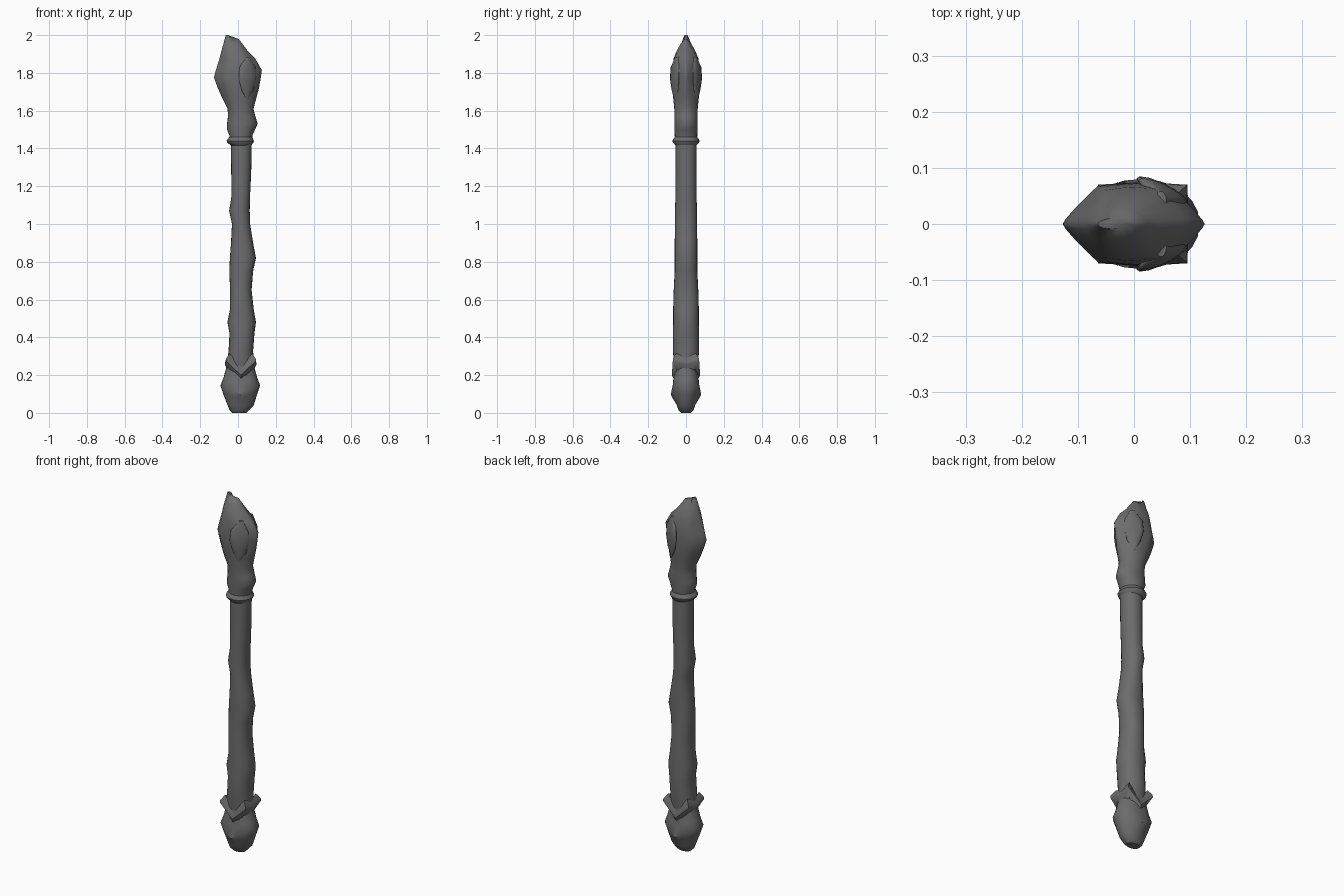
import bpy, bmesh, math

if "Cube" in bpy.data.objects:
    bpy.data.objects.remove(bpy.data.objects["Cube"])

N = 24
dark = bpy.data.materials.new("dark_grey")
dark.diffuse_color = (.15, .15, .15, 1)
dark.use_nodes = True
dark.node_tree.nodes["Principled BSDF"].inputs["Base Color"].default_value = dark.diffuse_color

def sgn_pow(v, p):
    return math.copysign(abs(v) ** p, v)

def section(left, right, half_y, z, power=1, facet=0, dip=0):
    """Cross-section between two x limits; facet flattens it to a hexagon,
    dip lowers the middle of front and back into a V."""
    cx, rx = (left + right) / 2, (right - left) / 2
    pts = []
    for i in range(N):
        a = math.tau * i / N
        u, v = sgn_pow(math.cos(a), power), sgn_pow(math.sin(a), power)
        hexa = math.copysign(min(1 - .12 * abs(u), 1.9 * (1 - abs(u))), v)
        v = v * (1 - facet) + hexa * facet
        pts.append([cx + rx * u, half_y * v, z - dip * max(0, 1 - abs(u) / .75)])
    return pts

def loft(name, rings, angle=40):
    bm = bmesh.new()
    loops = [[bm.verts.new(p) for p in r] for r in rings]
    for a, b in zip(loops, loops[1:]):
        n = len(a)
        for i in range(n):
            j = (i + 1) % n
            bm.faces.new((a[i], a[j], b[j], b[i]))
    bm.faces.new(loops[0][::-1])
    bm.faces.new(loops[-1])
    bmesh.ops.recalc_face_normals(bm, faces=bm.faces)
    me = bpy.data.meshes.new(name)
    bm.to_mesh(me)
    bm.free()
    me.materials.append(dark)
    ob = bpy.data.objects.new(name, me)
    bpy.context.collection.objects.link(ob)
    bpy.context.view_layer.objects.active = ob
    ob.select_set(True)
    bpy.ops.object.shade_smooth_by_angle(angle=math.radians(angle))
    ob.select_set(False)
    return ob

# Foot knob: z, left, right, half depth, front dip
knob = [(0.005, -.03, .045, .025, 0), (.015, -.045, .06, .04, 0), (.04, -.055, .083, .048, 0),
        (.10, -.078, .102, .066, .03), (.145, -.093, .117, .08, .05), (.185, -.077, .102, .07, .04),
        (.24, -.062, .087, .062, 0), (.30, -.05, .08, .055, 0)]
rings = [section(l, r, y, z, .95, dip=d) for z, l, r, y, d in knob]
for p in rings[0]:
    p[2] = 0
loft("foot_knob", rings)

# Gnarled shaft
shaft = [(.24, -.06, .085, .06), (.33, -.05, .08, .07), (.42, -.045, .087, .07),
         (.48, -.056, .095, .068), (.55, -.042, .083, .068), (.65, -.042, .072, .065),
         (.75, -.046, .08, .06), (.82, -.043, .095, .06), (.90, -.037, .08, .06),
         (1.0, -.032, .064, .058), (1.07, -.047, .062, .058), (1.15, -.034, .064, .056),
         (1.28, -.036, .07, .055), (1.45, -.037, .073, .055)]
loft("shaft", [section(l, r, y, z, .92) for z, l, r, y in shaft])

# Pointed collar: corners rise, front and back dip to a V
def collar_ring(scale, dz):
    corners = [(.095, -.07, .28), (.098, 0, .26), (.095, .07, .28), (.015, .075, .205),
               (-.064, .07, .28), (-.07, 0, .26), (-.064, -.07, .28), (.015, -.075, .205)]
    return [(.015 + (x - .015) * scale, y * scale, z + dz) for x, y, z in corners]
loft("pointed_collar", [collar_ring(.72, -.05), collar_ring(1, -.005),
                        collar_ring(.98, .008), collar_ring(.75, .035)])

# Neck ring
ring = [(1.415, -.036, .07, .055), (1.43, -.056, .081, .069), (1.44, -.06, .085, .072),
        (1.45, -.054, .08, .067), (1.465, -.043, .073, .056)]
loft("neck_ring", [section(l, r, y, z) for z, l, r, y in ring])

# Bud head: z, left, right, half depth, facet
head = [(1.44, -.045, .073, .058, 0), (1.47, -.046, .077, .06, 0),
        (1.50, -.058, .09, .061, 0), (1.53, -.058, .104, .062, .1),
        (1.57, -.053, .092, .062, .1), (1.61, -.055, .082, .062, .1),
        (1.67, -.085, .098, .068, .3), (1.72, -.107, .111, .072, .6),
        (1.775, -.127, .121, .073, .8), (1.815, -.117, .126, .072, .8),
        (1.875, -.098, .092, .066, .6), (1.915, -.088, .052, .05, .4),
        (1.955, -.077, .022, .028, .2)]
rings = [section(l, r, y, z, 1, f) for z, l, r, y, f in head]
# Notched tip
tip = section(-.065, .004, .01, 1.98)
for p in tip:
    if p[0] < -.045:
        p[2] = 2.0
    elif p[0] < -.012:
        p[2] = 1.975
rings.append(tip)
loft("bud_head", rings, 60)

# Overlapping petals, thin leaf shells on front and back: z, half width, y
for side, label in ((-1, "front"), (1, "back")):
    petal = []
    for z, w, y in ((1.66, .006, .05), (1.71, .032, .057), (1.77, .046, .060),
                    (1.83, .042, .058), (1.885, .008, .044)):
        petal.append([(.05 + w * math.cos(t),
                       side * (y + .014 * math.sin(t) - .45 * w * math.cos(t)), z)
                      for t in (math.tau * i / 12 for i in range(12))])
    loft("petal_" + label, petal, 60)
